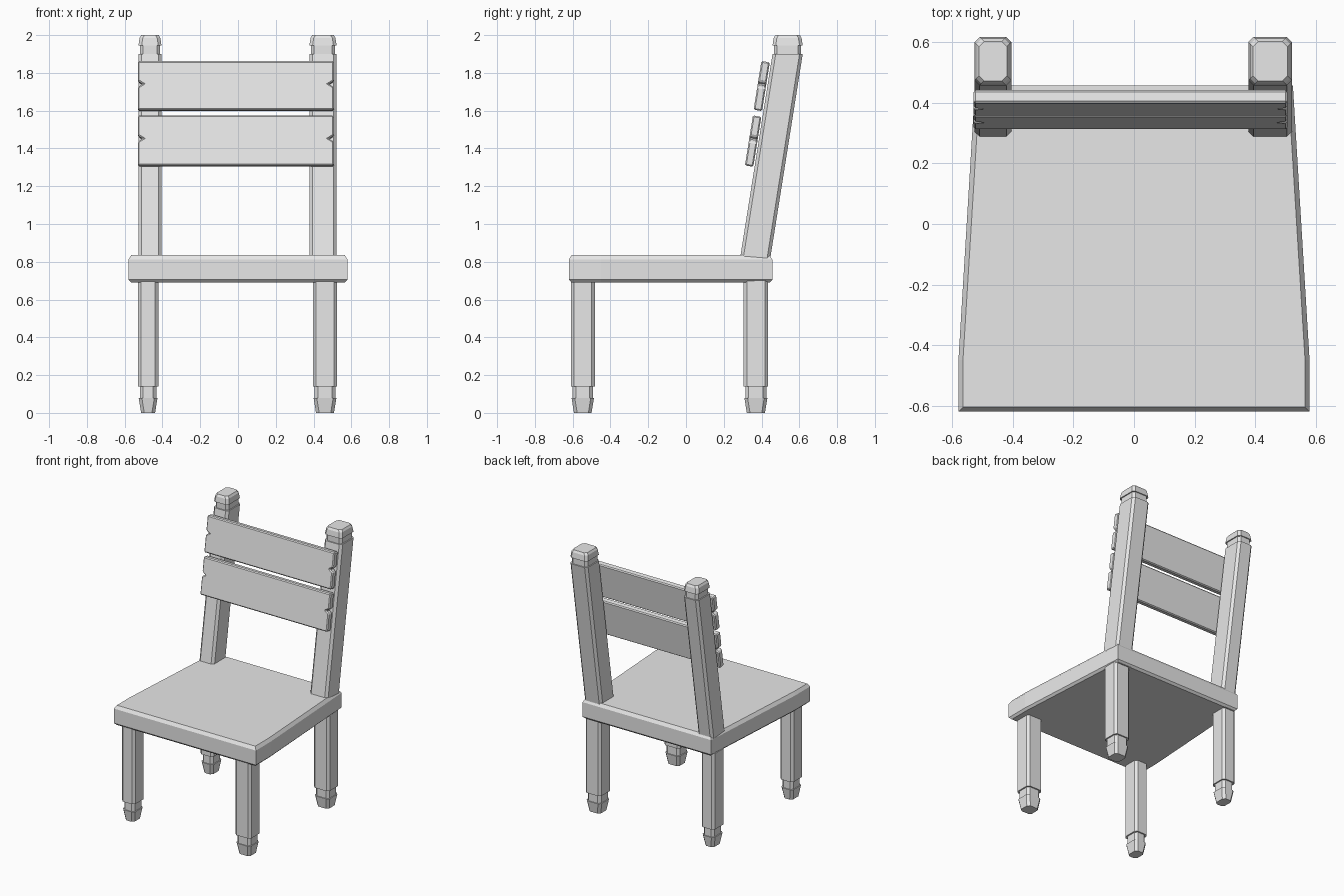
import bpy
import bmesh
from mathutils import Vector

cube = bpy.data.objects.get("Cube")
if cube:
    bpy.data.objects.remove(cube, do_unlink=True)

grey = bpy.data.materials.new("plain grey")
grey.use_nodes = True
grey.diffuse_color = (0.8, 0.8, 0.8, 1)
grey.node_tree.nodes["Principled BSDF"].inputs["Base Color"].default_value = (0.8, 0.8, 0.8, 1)


def loft(name, rings):
    """Closed solid through rings of points with equal counts."""
    bm = bmesh.new()
    loops = [[bm.verts.new(p) for p in ring] for ring in rings]
    n = len(loops[0])
    for low, high in zip(loops, loops[1:]):
        for i in range(n):
            j = (i + 1) % n
            bm.faces.new((low[i], low[j], high[j], high[i]))
    bm.faces.new(loops[0][::-1])
    bm.faces.new(loops[-1])
    bmesh.ops.recalc_face_normals(bm, faces=bm.faces)
    mesh = bpy.data.meshes.new(name)
    bm.to_mesh(mesh)
    bm.free()
    mesh.materials.append(grey)
    obj = bpy.data.objects.new(name, mesh)
    bpy.context.collection.objects.link(obj)
    return obj


def octagon(x0, x1, y0, y1, z, inset=0, c=0.017):
    """Rectangle with chamfered corners at height z."""
    x0, x1, y0, y1 = x0 + inset, x1 - inset, y0 + inset, y1 - inset
    flat = [(x0 + c, y0), (x1 - c, y0), (x1, y0 + c), (x1, y1 - c),
            (x1 - c, y1), (x0 + c, y1), (x0, y1 - c), (x0, y0 + c)]
    return [(x, y, z) for x, y in flat]


# Seat: tapered plank with chamfered rims
def seat_ring(z, inset):
    half = [(0.58 - inset, -0.62 + inset), (0.58 - inset, -0.45),
            (0.525 - inset, 0.457 - inset)]
    both = half + [(-x, y) for x, y in reversed(half)]
    return [(x, y, z) for x, y in both]


loft("seat", [seat_ring(0.69, 0.015), seat_ring(0.705, 0),
              seat_ring(0.812, 0), seat_ring(0.835, 0.015)])

# Legs: (height, inset) steps from tapered foot to seat
LEG_STEPS = [(0, 0.017), (0.08, 0.004), (0.08, 0.01),
             (0.14, 0.01), (0.14, 0), (0.7, 0)]
for side, x0, x1 in (("right", -0.53, -0.422), ("left", 0.396, 0.525)):
    for end, y0, y1 in (("front", -0.61, -0.483), ("back", 0.305, 0.435)):
        loft(f"{end}_{side}_leg",
             [octagon(x0, x1, y0, y1, z, inset) for z, inset in LEG_STEPS])

# Back posts: upright through the seat, then leaning back to a cap
# (height, shift in y, inset)
POST_STEPS = [(0.69, 0, 0.004), (0.83, 0, 0), (1.9, 0.17, 0),
              (1.9, 0.17, 0.008), (1.945, 0.17, 0.008),
              (1.945, 0.17, 0), (1.985, 0.17, 0.006), (2.0, 0.17, 0.015)]
for side, x0, x1 in (("right", -0.527, -0.405), ("left", 0.378, 0.522)):
    loft(f"{side}_back_post",
         [octagon(x0, x1, 0.288 + dy, 0.448 + dy, z, inset)
          for z, dy, inset in POST_STEPS])

# Back slats: leaning boards with a V notch in each end
SLOPE = 0.16
through = Vector((0, 1, -SLOPE)).normalized() * 0.045
for name, z0, z1, notch, y in (("lower_slat", 1.31, 1.575, 1.453, 0.312),
                               ("upper_slat", 1.605, 1.863, 1.742, 0.358)):
    x0, x1, deep, gap = -0.53, 0.507, 0.026, 0.016
    outline = [(x0, z0), (x1, z0), (x1, notch - gap), (x1 - deep, notch),
               (x1, notch + gap), (x1, z1), (x0, z1),
               (x0, notch + gap), (x0 + deep, notch), (x0, notch - gap)]
    front = [Vector((x, y + SLOPE * (z - z0), z)) for x, z in outline]
    slat = loft(name, [front, [p + through for p in front]])
    bevel = slat.modifiers.new("worn edges", "BEVEL")
    bevel.width = 0.007
    bevel.segments = 1
    bevel.limit_method = "ANGLE"
